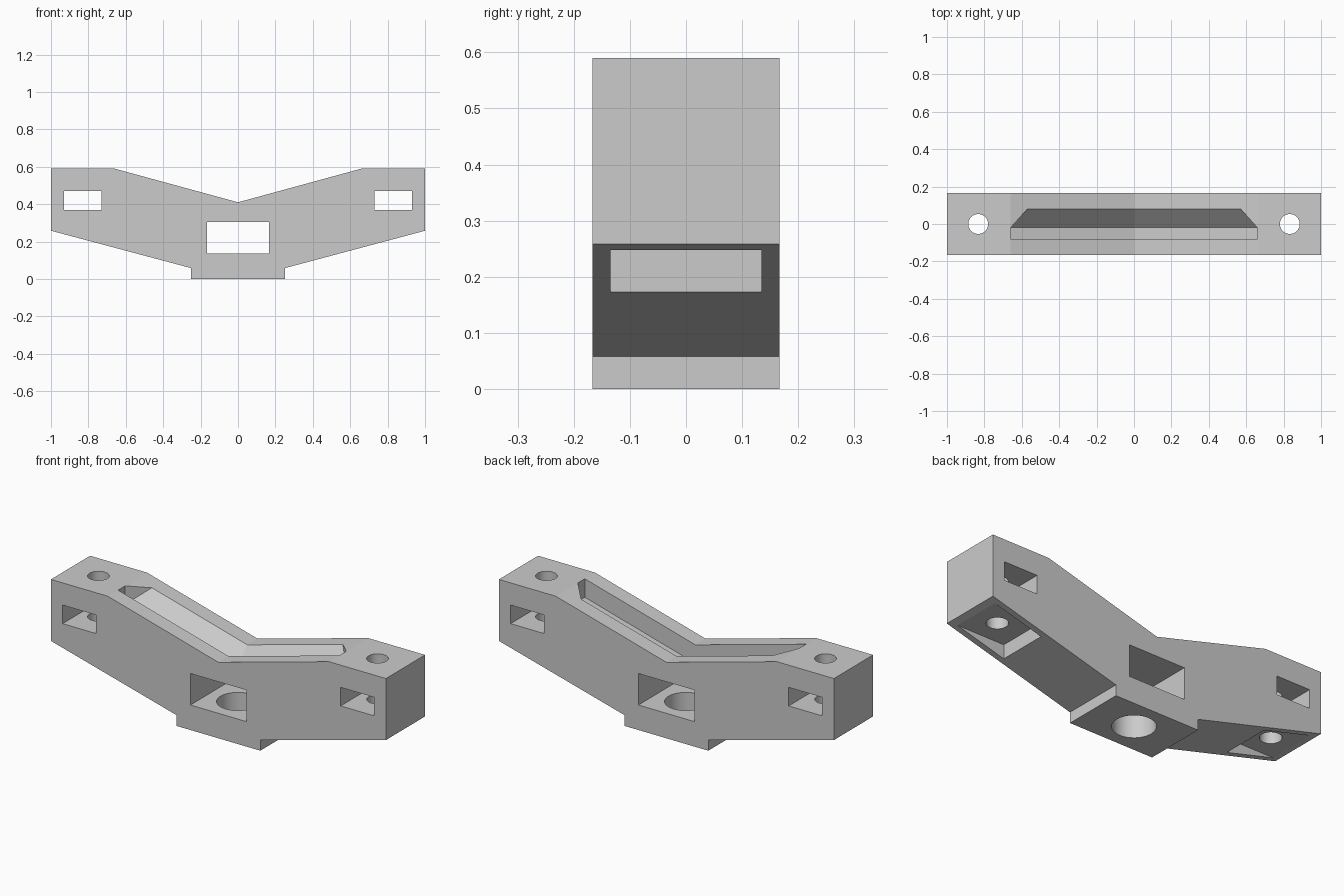
import bpy, bmesh, math
from mathutils import Matrix

if "Cube" in bpy.data.objects:
    bpy.data.objects.remove(bpy.data.objects["Cube"], do_unlink=True)

HALF_DEPTH = 0.167
KNEE = 0.66      # where the sloped top meets the flat ends
VALLEY, TOP = 0.41, 0.59

grey = bpy.data.materials.new("plain grey")
grey.use_nodes = True
grey.diffuse_color = (0.6, 0.6, 0.6, 1)
grey.node_tree.nodes["Principled BSDF"].inputs["Base Color"].default_value = (0.6, 0.6, 0.6, 1)


def finish(name, bm):
    bmesh.ops.recalc_face_normals(bm, faces=bm.faces)
    mesh = bpy.data.meshes.new(name)
    bm.to_mesh(mesh)
    bm.free()
    mesh.materials.append(grey)
    obj = bpy.data.objects.new(name, mesh)
    bpy.context.collection.objects.link(obj)
    return obj


def box(name, x0, x1, y0, y1, z0, z1):
    bm = bmesh.new()
    place = Matrix.Translation(((x0 + x1) / 2, (y0 + y1) / 2, (z0 + z1) / 2))
    size = Matrix.Diagonal((x1 - x0, y1 - y0, z1 - z0, 1))
    bmesh.ops.create_cube(bm, size=1, matrix=place @ size)
    return finish(name, bm)


def cylinder(name, x, radius, z0, z1):
    bm = bmesh.new()
    bmesh.ops.create_cone(bm, cap_ends=True, segments=48, radius1=radius, radius2=radius,
                          depth=z1 - z0, matrix=Matrix.Translation((x, 0, (z0 + z1) / 2)))
    return finish(name, bm)


def top_slot():
    """Trough that follows the valley: upright front wall, flat floor, sloped back."""
    front, floor_back, back = -0.08, -0.02, 0.08
    bm = bmesh.new()
    rings = []
    for x in (-KNEE, -0.57, 0, 0.57, KNEE):
        z = VALLEY + (TOP - VALLEY) * abs(x) / KNEE
        end = abs(x) == KNEE
        rear = floor_back if end else back
        section = [(front, -0.1), (floor_back, -0.1), (rear, -0.1 if end else 0),
                   (rear, 0.1), (front, 0.1)]
        rings.append([bm.verts.new((x, y, z + dz)) for y, dz in section])
    for a, b in zip(rings, rings[1:]):
        for i in range(5):
            j = (i + 1) % 5
            bm.faces.new((a[i], a[j], b[j], b[i]))
    bm.faces.new(rings[0])
    bm.faces.new(rings[-1])
    bmesh.ops.remove_doubles(bm, verts=bm.verts, dist=1e-5)
    return finish("slot_cutter", bm)


# Main body: mirrored outline extruded through the depth
half = [(0.25, 0), (0.25, 0.058), (1, 0.258), (1, TOP), (KNEE, TOP)]
outline = half + [(0, VALLEY)] + [(-x, z) for x, z in reversed(half)]
bm = bmesh.new()
face = bm.faces.new([bm.verts.new((x, -HALF_DEPTH, z)) for x, z in outline])
extruded = bmesh.ops.extrude_face_region(bm, geom=[face])["geom"]
bmesh.ops.translate(bm, vec=(0, 2 * HALF_DEPTH, 0),
                    verts=[v for v in extruded if isinstance(v, bmesh.types.BMVert)])
body = finish("bracket_body", bm)

# Cutters: slot, centre window and bore, then the openings of each arm
cutters = [top_slot(),
           box("centre_window_cutter", -0.167, 0.167, -0.3, 0.3, 0.135, 0.305),
           cylinder("centre_bore_cutter", 0, 0.105, -0.1, 0.22)]
for side in (-1, 1):
    inner, outer = sorted((side * 0.73, side * 0.93))
    cutters.append(box("arm_window_cutter", inner, outer, -0.3, 0.3, 0.37, 0.47))
    inner, outer = sorted((side * 0.68, side * 1.1))
    cutters.append(box("bottom_pocket_cutter", inner, outer, -0.135, 0.135, 0.05, 0.248))
    cutters.append(cylinder("bolt_hole_cutter", side * 0.833, 0.053, 0.1, 0.8))

bpy.ops.object.select_all(action='DESELECT')
bpy.context.view_layer.objects.active = body
body.select_set(True)
for cutter in cutters:
    cutter.hide_render = True
    mod = body.modifiers.new("cut", 'BOOLEAN')
    mod.operation = 'DIFFERENCE'
    mod.solver = 'EXACT'
    mod.object = cutter
    bpy.ops.object.modifier_apply(modifier=mod.name)
    bpy.data.objects.remove(cutter, do_unlink=True)

bpy.ops.object.shade_smooth_by_angle(angle=math.radians(12))
